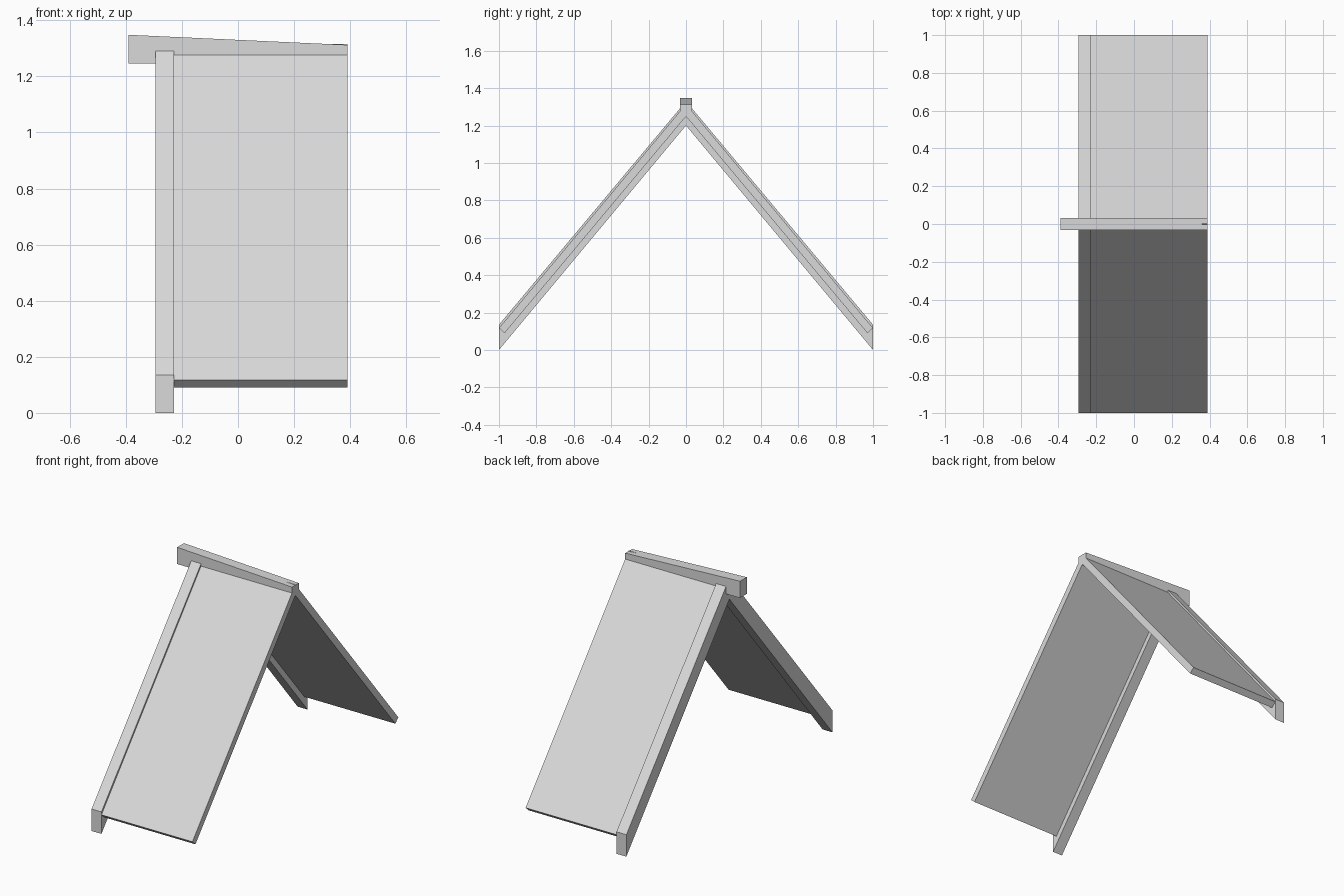
import bpy
import bmesh
from mathutils import Vector

cube = bpy.data.objects.get("Cube")
if cube:
    bpy.data.objects.remove(cube, do_unlink=True)

# One plain grey for the whole model
grey = bpy.data.materials.new("plain_grey")
grey.use_nodes = True
color = (0.7, 0.7, 0.7, 1.0)
grey.diffuse_color = color
grey.node_tree.nodes["Principled BSDF"].inputs["Base Color"].default_value = color


def prism(name, outline, sweep):
    """Extrude a closed planar outline along a vector into a solid."""
    bm = bmesh.new()
    face = bm.faces.new([bm.verts.new(p) for p in outline])
    swept = bmesh.ops.extrude_face_region(bm, geom=[face])
    moved = [g for g in swept["geom"] if isinstance(g, bmesh.types.BMVert)]
    bmesh.ops.translate(bm, verts=moved, vec=Vector(sweep))
    bmesh.ops.recalc_face_normals(bm, faces=bm.faces)
    mesh = bpy.data.meshes.new(name)
    bm.to_mesh(mesh)
    bm.free()
    mesh.materials.append(grey)
    obj = bpy.data.objects.new(name, mesh)
    bpy.context.collection.objects.link(obj)
    return obj


RAFTER_X, PANEL_X, END_X = -0.295, -0.228, 0.39

# Gable rafters with plumb-cut feet, and thinner roof panels with square-cut eaves
rafter = [(0, 1.2), (1, 0), (1, 0.135), (0, 1.33)]
panel = [(0, 1.249), (0.97, 0.09), (1, 0.117), (0, 1.315)]

for side, sign in (("front", -1), ("back", 1)):
    prism(side + "_rafter", [(RAFTER_X, sign * y, z) for y, z in rafter],
          (PANEL_X - RAFTER_X, 0, 0))
    prism(side + "_roof_panel", [(PANEL_X, sign * y, z) for y, z in panel],
          (END_X - PANEL_X, 0, 0))

# Tapered ridge beam that overhangs the gable
half = 0.033
ridge = [(-END_X, 1.245), (END_X, 1.245), (END_X, 1.312), (-END_X, 1.348)]
prism("ridge_beam", [(x, -half, z) for x, z in ridge], (0, 2 * half, 0))
